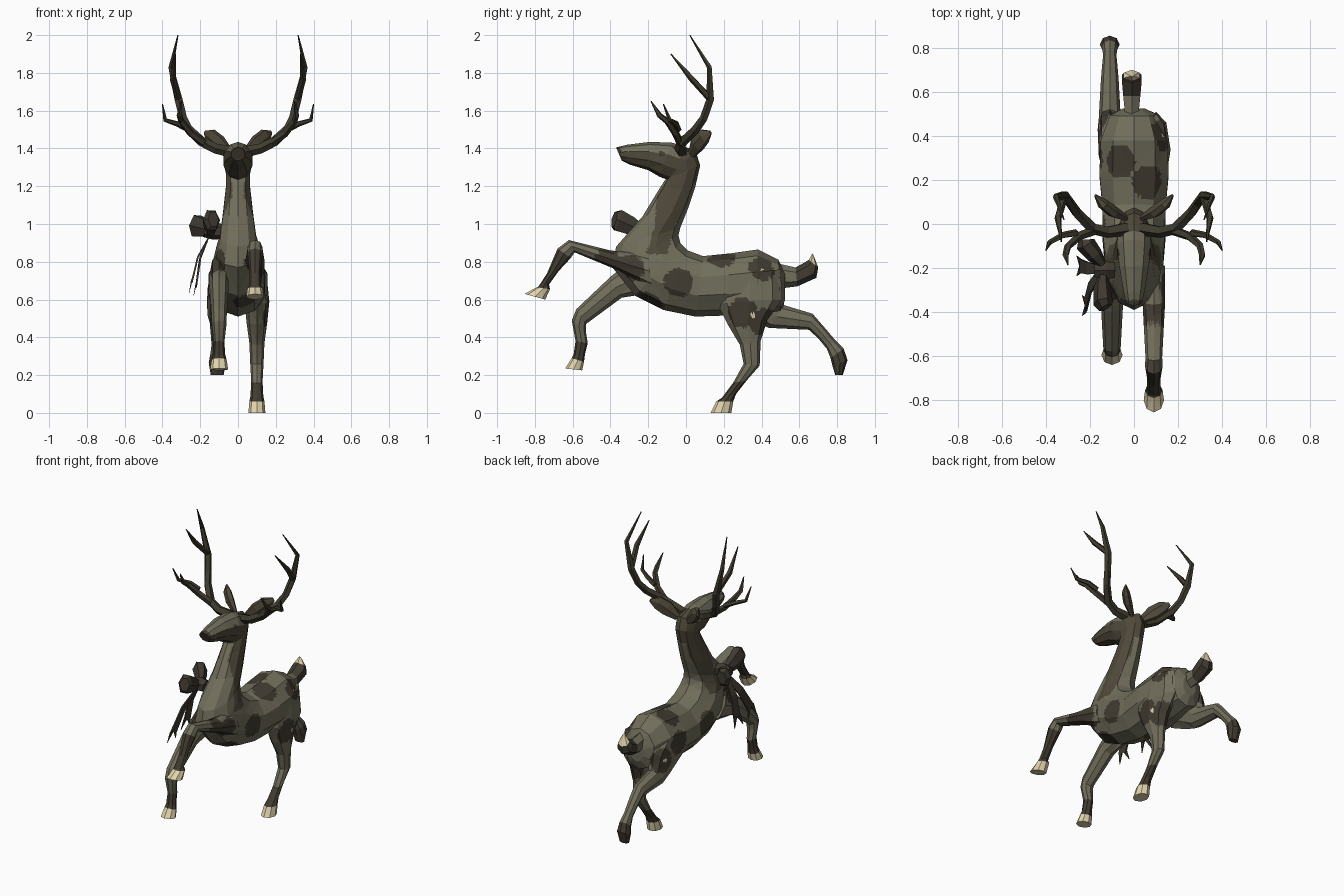
import bpy, bmesh, math
from mathutils import Vector as V

def mat(name, r, g, b):
    m = bpy.data.materials.new(name)
    m.diffuse_color = (r, g, b, 1)
    return m

MATS = [mat("sage_coat", .165, .155, .105), mat("brown_patch", .054, .045, .031),
        mat("neck_brown", .08, .067, .043), mat("antler_olive", .048, .043, .027),
        mat("bow_brown", .05, .041, .03), mat("cream", .75, .66, .42)]
KEY = {k: i for i, k in enumerate("gbnaoc")}

# coat patches: centre x, y, z, radius (side, back and shoulder spots)
PATCHES = [V(p) for p in [(.15, -.04, .69), (.15, .41, .78), (.15, .30, .53), (.07, .19, .83),
                          (.13, -.30, .76), (.09, -.42, .80), (-.15, -.02, .69), (-.15, .30, .68),
                          (-.07, .28, .84), (-.15, .46, .62), (-.13, -.30, .80), (.05, -.2, .57),
                          (-.08, .12, .52), (.12, .41, .48)]]
FLECKS = [V(p) for p in [(.14, .41, .765), (.16, .355, .515), (-.07, .29, .85), (-.16, .45, .62)]]

def coat(c, n):
    if any((c - p).length < .014 for p in FLECKS):
        return KEY["c"]
    if any((c - p).length < .078 for p in PATCHES):
        return KEY["b"]

def body_coat(c, n):
    if c.z > 1.22:                                   # head: pale forehead, dark nose and eyes
        if c.y < -.345 or (V((abs(c.x), c.y, c.z)) - V((.08, -.13, 1.375))).length < .018:
            return KEY["b"]
        return KEY["g"] if n.z > .45 and c.y < -.03 else KEY["n"]
    if c.z > .84 and c.y < .05:                      # brown stripe on each side of the neck
        mid = -.15 + (c.z - .86) * .30
        if abs(c.y - mid) < .055 + max(0, c.z - 1.0) * .25 and abs(c.x) > .03:
            return KEY["n"]
    return coat(c, n)

def skin(name, rings, keys, rule=None, cuts=5):
    """Join rings of points; keys gives one colour letter per segment."""
    bm = bmesh.new()
    R = [[bm.verts.new(p) for p in r] for r in rings]
    n = len(R[0])
    for i in range(len(R) - 1):
        for j in range(n):
            f = bm.faces.new((R[i][j], R[i][(j + 1) % n], R[i + 1][(j + 1) % n], R[i + 1][j]))
            f.material_index = KEY[keys[min(i, len(keys) - 1)]]
    bm.faces.new(R[0]).material_index = KEY[keys[0]]
    bm.faces.new(R[-1]).material_index = KEY[keys[-1]]
    bmesh.ops.recalc_face_normals(bm, faces=bm.faces[:])
    if rule:
        bmesh.ops.triangulate(bm, faces=bm.faces[:])
        bmesh.ops.subdivide_edges(bm, edges=bm.edges[:], cuts=cuts, use_grid_fill=True)
        bm.normal_update()
        for f in bm.faces:
            k = rule(f.calc_center_median(), f.normal)
            if k is not None and f.material_index != KEY["c"]:
                f.material_index = k
    me = bpy.data.meshes.new(name)
    bm.to_mesh(me)
    bm.free()
    for m in MATS:
        me.materials.append(m)
    ob = bpy.data.objects.new(name, me)
    bpy.context.collection.objects.link(ob)

def loft(name, x, prof, keys, sides=8, rule=None):
    """prof rows: y, z of one outline, y, z of the other outline, half width."""
    rings = []
    for y1, z1, y2, z2, w in prof:
        a, b = V((x, y1, z1)), V((x, y2, z2))
        rings.append([(a + b) / 2 + (a - b) / 2 * math.cos(t) + V((w * math.sin(t), 0, 0))
                      for t in (2 * math.pi * k / sides for k in range(sides))])
    skin(name, rings, keys, rule)

def tube(name, path, keys, sides=5, flat=1, ref=(0, 1, .01)):
    """path rows: x, y, z, radius; flat squashes across the ref axis."""
    P = [V(p[:3]) for p in path]
    rings = []
    for i, p in enumerate(P):
        t = (P[min(i + 1, len(P) - 1)] - P[max(i - 1, 0)]).normalized()
        u = (V(ref) - t * t.dot(V(ref))).normalized()
        v = t.cross(u)
        rings.append([p + path[i][3] * (u * math.cos(a) + v * flat * math.sin(a))
                      for a in (2 * math.pi * (k + .5) / sides for k in range(sides))])
    skin(name, rings, keys)

# body, neck and head in one skin, from rump to nose
loft("body", 0, [(.525, .74, .525, .60, .05), (.49, .81, .50, .54, .115), (.38, .865, .37, .52, .16),
                 (.24, .845, .20, .515, .165), (.09, .83, .05, .51, .15), (.01, .86, -.12, .545, .15),
                 (-.03, .90, -.27, .62, .14), (-.04, .94, -.39, .77, .12), (-.03, .98, -.37, .88, .10),
                 (.01, 1.08, -.23, 1.04, .083), (.05, 1.20, -.145, 1.18, .068),
                 (.075, 1.31, -.11, 1.235, .066), (.05, 1.39, -.10, 1.235, .072),
                 (-.07, 1.43, -.14, 1.25, .082), (-.19, 1.435, -.20, 1.285, .07),
                 (-.31, 1.42, -.30, 1.315, .05), (-.37, 1.405, -.34, 1.335, .038)],
     "g", 10, body_coat)

# legs
loft("front_leg_right", .09, [(-.20, .84, -.18, .66, .05), (-.40, .86, -.36, .755, .05),
     (-.62, .915, -.59, .85, .038), (-.68, .87, -.61, .82, .04), (-.735, .74, -.675, .75, .03),
     (-.78, .67, -.725, .68, .032), (-.79, .665, -.72, .655, .04), (-.855, .63, -.745, .60, .046)],
     "gggbbbc", 8, coat)
loft("front_leg_left", -.10, [(-.25, .84, -.15, .64, .05), (-.40, .72, -.34, .61, .05),
     (-.58, .55, -.53, .47, .04), (-.605, .49, -.53, .43, .038), (-.585, .38, -.52, .37, .028),
     (-.595, .31, -.535, .31, .032), (-.605, .29, -.54, .27, .04), (-.64, .235, -.55, .225, .048)],
     "ggggbbc", 8, coat)
loft("hind_leg_right", .10, [(.19, .72, .50, .76, .05), (.165, .58, .51, .60, .066),
     (.22, .47, .43, .49, .055), (.285, .36, .395, .38, .04), (.305, .26, .39, .25, .035),
     (.25, .16, .32, .17, .03), (.19, .08, .265, .10, .034), (.16, .06, .25, .06, .04),
     (.13, 0, .24, 0, .045)], "gggggbbc", 8, coat)
loft("hind_leg_left", -.11, [(.40, .78, .22, .55, .05), (.50, .68, .36, .48, .055),
     (.52, .57, .44, .45, .05), (.67, .525, .65, .44, .04), (.735, .45, .70, .395, .035),
     (.79, .385, .745, .34, .03), (.835, .34, .765, .29, .036), (.855, .28, .775, .25, .045),
     (.83, .20, .79, .20, .034)], "ggggggbb", 8, coat)

# tail
loft("tail", -.01, [(.49, .79, .51, .66, .035), (.58, .77, .59, .67, .045), (.635, .80, .69, .715, .052),
                    (.65, .81, .70, .77, .04), (.67, .845, .675, .835, .008)], "gbbc", 6)

# ears and antlers, mirrored
for s, side in ((1, "right"), (-1, "left")):
    def limb(part, pts, key, **kw):
        tube(part + "_" + side, [(s * x, y, z, r) for x, y, z, r in pts], key, **kw)
    limb("ear", [(.04, .03, 1.37, .025), (.10, .06, 1.425, .05), (.145, .095, 1.465, .045),
                 (.175, .13, 1.485, .012)], "n", sides=6, flat=.55, ref=(-.3 * s, -.4, .8))
    limb("antler_beam", [(.03, -.02, 1.38, .032), (.12, -.035, 1.40, .028), (.19, -.02, 1.435, .027),
                         (.26, .05, 1.50, .024), (.29, .095, 1.56, .022), (.315, .13, 1.66, .022),
                         (.355, .125, 1.83, .014), (.318, .02, 2.0, .003)], "a")
    limb("antler_back_tine", [(.315, .13, 1.66, .018), (.345, .03, 1.77, .017), (.33, -.08, 1.9, .003)], "a")
    limb("antler_brow_tine", [(.18, -.03, 1.43, .022), (.25, -.055, 1.48, .02), (.30, -.10, 1.545, .017),
                              (.31, -.14, 1.575, .015), (.30, -.185, 1.65, .003)], "a", ref=(1, 0, .01))
    limb("antler_side_tine", [(.26, -.04, 1.50, .017), (.32, -.05, 1.53, .015), (.385, -.085, 1.55, .012),
                              (.40, -.12, 1.635, .003)], "a", ref=(0, .5, -.5))

# bow on the left side of the neck: knot, two loops, two split tails
tube("bow_knot", [(-.09, -.21, .96, .04), (-.13, -.21, .965, .048), (-.18, -.21, .965, .035)], "o", sides=6)
tube("bow_loop_front", [(-.14, -.23, .965, .03), (-.145, -.29, .99, .055), (-.14, -.36, 1.02, .065),
                        (-.13, -.38, 1.025, .045)], "o", sides=6, flat=.7, ref=(0, .1, 1))
tube("bow_loop_rear", [(-.14, -.19, .965, .03), (-.18, -.14, .98, .055), (-.22, -.09, .99, .065),
                       (-.22, -.07, .99, .045)], "o", sides=6, flat=.7, ref=(0, .1, 1))
for name, end in (("front", V((-.22, -.37, .68))), ("rear", V((-.245, -.19, .69)))):
    top = V((-.15, -.21, .94))
    mid = (top + end) / 2 + V((-.015, 0, .01))
    tube("bow_tail_" + name, [(*top, .025), (*mid, .04), (*end, .045)], "o", sides=4, flat=.15)
    for k, d in enumerate((-.03, .03)):              # split ribbon ends
        tip = end + V((-.015, d * 1.5, -.06))
        tube("bow_tail_%s_point_%d" % (name, k), [(end.x, end.y + d * .6, end.z + .01, .022), (*tip, .003)],
             "o", sides=4, flat=.25)
